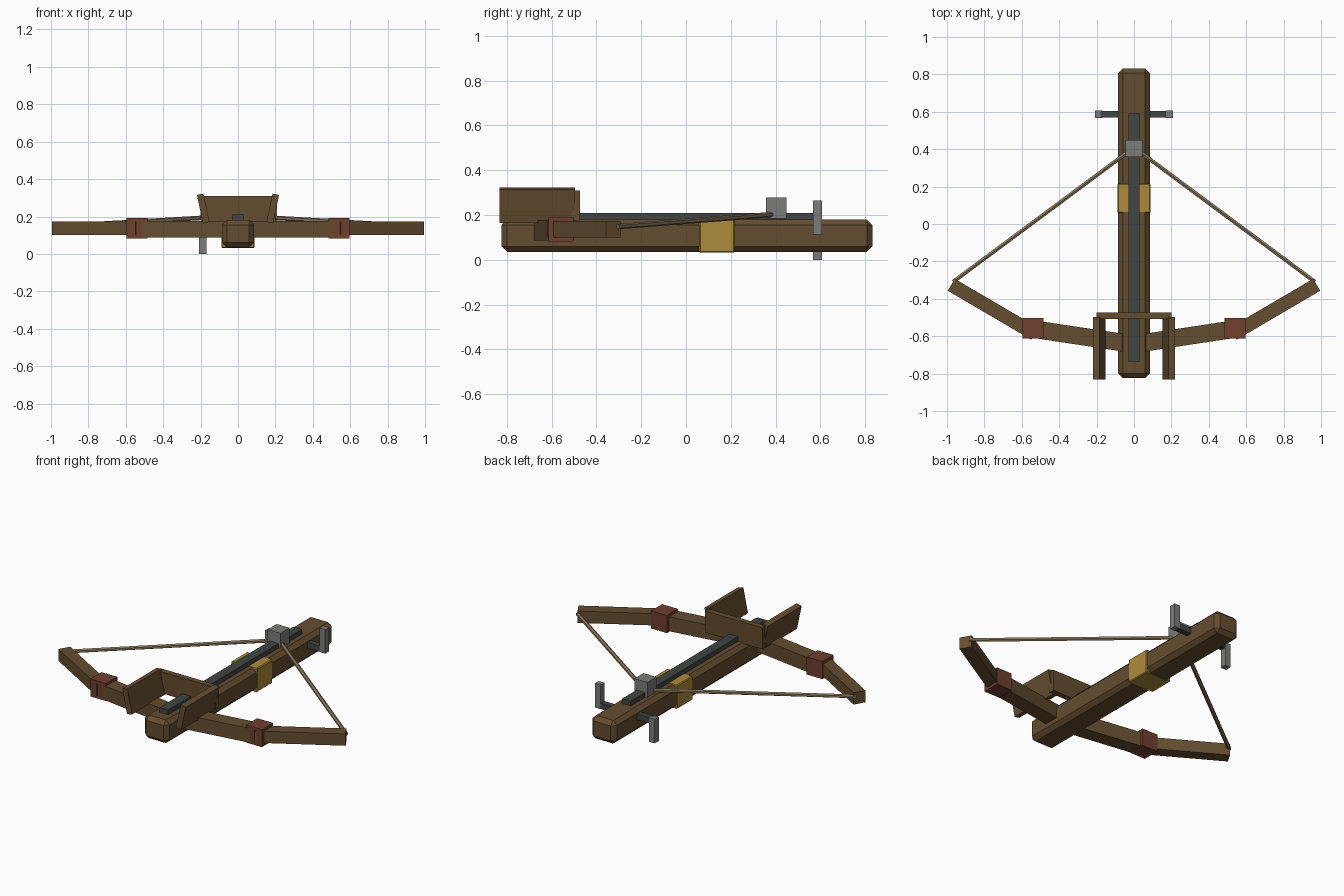
import bpy
import bmesh
from math import atan2, radians
from mathutils import Vector

cube = bpy.data.objects.get("Cube")
if cube:
    bpy.data.objects.remove(cube, do_unlink=True)


def material(name, rgb):
    m = bpy.data.materials.new(name)
    m.use_nodes = True
    m.diffuse_color = (*rgb, 1)
    m.node_tree.nodes["Principled BSDF"].inputs["Base Color"].default_value = (*rgb, 1)
    return m


wood = material("brown wood", (0.13, 0.075, 0.03))
iron = material("dark iron", (0.054, 0.062, 0.056))
steel = material("grey steel", (0.2, 0.205, 0.195))
brass = material("brass", (0.42, 0.26, 0.043))
leather = material("red leather", (0.16, 0.05, 0.028))
cord = material("pale cord", (0.27, 0.195, 0.11))


def add_object(name, bm, mat):
    mesh = bpy.data.meshes.new(name)
    bm.to_mesh(mesh)
    bm.free()
    mesh.materials.append(mat)
    ob = bpy.data.objects.new(name, mesh)
    bpy.context.scene.collection.objects.link(ob)
    return ob


def box(name, mat, centre, size, rotation=(0, 0, 0), bevel=0):
    bm = bmesh.new()
    bmesh.ops.create_cube(bm, size=1)
    bmesh.ops.scale(bm, vec=size, verts=bm.verts)
    if bevel:
        bmesh.ops.bevel(bm, geom=bm.edges[:], offset=bevel, segments=1, affect='EDGES')
    ob = add_object(name, bm, mat)
    ob.location = centre
    ob.rotation_euler = rotation
    return ob


def beam(name, mat, start, end, width, height):
    """Flat bar between two points of equal height."""
    a, b = Vector(start), Vector(end)
    d = b - a
    return box(name, mat, (a + b) / 2, (d.length, width, height), (0, 0, atan2(d.y, d.x)))


def rod(name, mat, start, end, radius, sides):
    a, b = Vector(start), Vector(end)
    d = b - a
    bm = bmesh.new()
    bmesh.ops.create_cone(bm, cap_ends=True, segments=sides, radius1=radius,
                          radius2=radius, depth=d.length)
    ob = add_object(name, bm, mat)
    ob.location = (a + b) / 2
    ob.rotation_euler = d.to_track_quat('Z', 'Y').to_euler()
    return ob


# Stock, bolt rail, band and string catch
box("stock", wood, (0, 0.004, 0.108), (0.17, 1.656, 0.145), bevel=0.025)
box("bolt_rail", iron, (0, -0.072, 0.185), (0.06, 1.326, 0.05))
box("stock_band", brass, (0, 0.138, 0.107), (0.178, 0.158, 0.149), bevel=0.005)
box("string_catch", steel, (0, 0.403, 0.231), (0.09, 0.09, 0.094))

# Bow, string and side guards, mirrored left and right
for side, s in (("left", 1), ("right", -1)):
    beam(side + "_inner_limb", wood, (0, -0.643, 0.132), (s * 0.55, -0.56, 0.132), 0.094, 0.09)
    beam(side + "_outer_limb", wood, (s * 0.53, -0.587, 0.137), (s * 0.977, -0.325, 0.137), 0.074, 0.074)
    box(side + "_limb_wrap", leather, (s * 0.54, -0.558, 0.137), (0.11, 0.11, 0.11))
    rod(side + "_bowstring", cord, (s * 0.966, -0.308, 0.148), (s * 0.02, 0.394, 0.203), 0.012, 6)
    box(side + "_guard", wood, (s * 0.186, -0.664, 0.243), (0.036, 0.336, 0.155),
        (0, s * radians(12), 0))

# Rear guard
box("rear_guard", wood, (0, -0.491, 0.242), (0.4, 0.036, 0.134))

# Winding crank with opposed handles
box("crank_axle", iron, (0, 0.587, 0.132), (0.36, 0.036, 0.036))
box("left_crank_handle", steel, (0.188, 0.587, 0.189), (0.04, 0.04, 0.15))
box("right_crank_handle", steel, (-0.188, 0.587, 0.075), (0.04, 0.04, 0.15))
